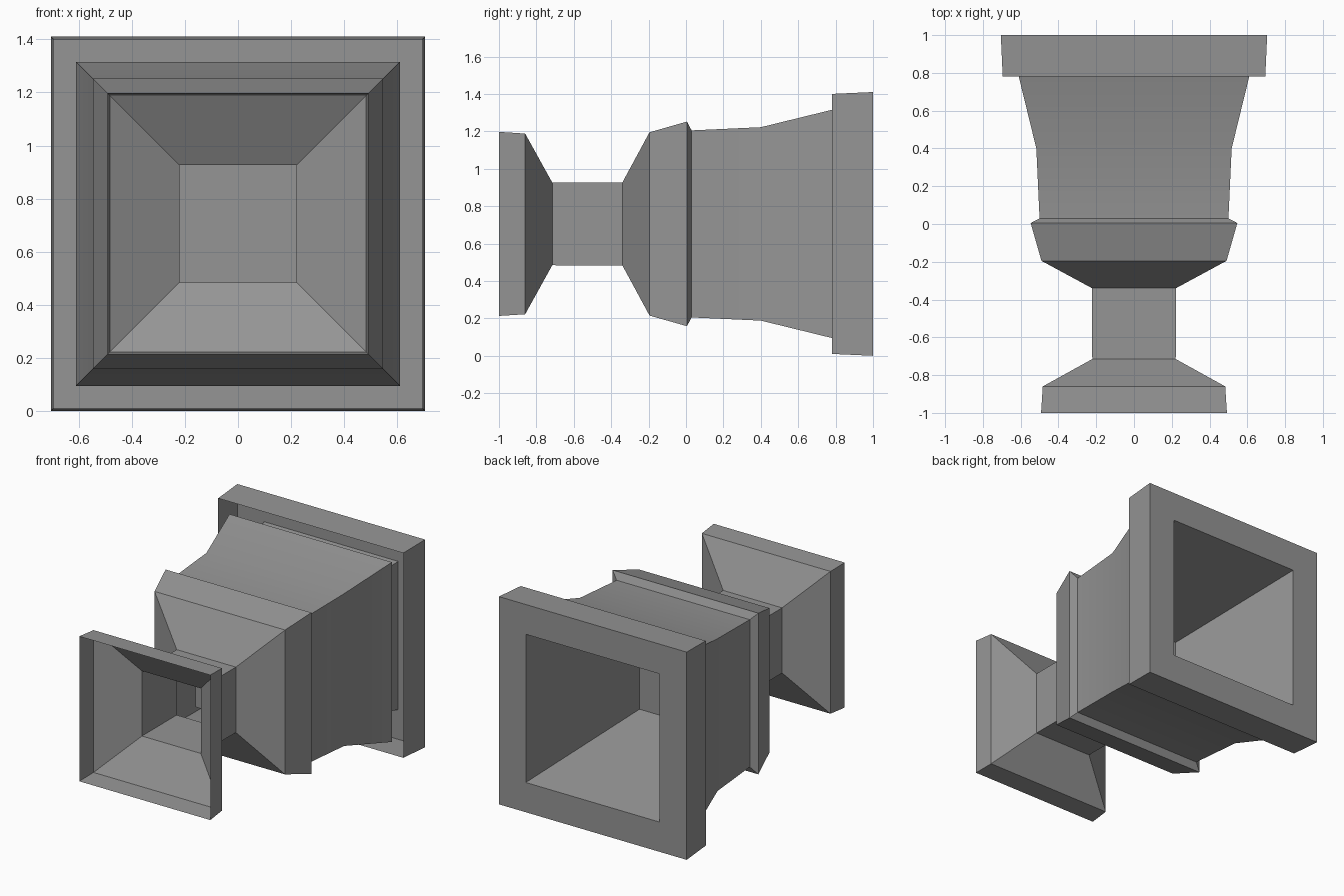
import bpy, bmesh, math

cube = bpy.data.objects.get("Cube")
if cube:
    bpy.data.objects.remove(cube, do_unlink=True)

# Single stone material
stone = bpy.data.materials.new("grey_stone")
stone.use_nodes = True
colour = (0.3, 0.3, 0.3, 1)
stone.diffuse_color = colour
stone.node_tree.nodes["Principled BSDF"].inputs["Base Color"].default_value = colour

CENTRE_Z = 0.705
CORNERS = ((-1, -1), (1, -1), (1, 1), (-1, 1))


def square_loft(name, profile, cap_start=False):
    """Loft square rings along y; profile holds (y, half width) pairs."""
    bm = bmesh.new()
    rings = [[bm.verts.new((cx * h, y, CENTRE_Z + cz * h)) for cx, cz in CORNERS]
             for y, h in profile]
    for a, b in zip(rings, rings[1:]):
        for i in range(4):
            j = (i + 1) % 4
            bm.faces.new((a[i], a[j], b[j], b[i]))
    if cap_start:
        bm.faces.new(rings[0][::-1])
    mesh = bpy.data.meshes.new(name)
    bm.to_mesh(mesh)
    bm.free()
    mesh.materials.append(stone)
    obj = bpy.data.objects.new(name, mesh)
    bpy.context.collection.objects.link(obj)
    bpy.ops.object.select_all(action='DESELECT')
    obj.select_set(True)
    bpy.context.view_layer.objects.active = obj
    bpy.ops.object.shade_smooth_by_angle(angle=math.radians(20))
    return obj


# Thin outer walls, listed from the mouth towards the foot
square_loft("bowl_wall", [(0.78, 0.61), (0.4, 0.517), (0.03, 0.5)])
square_loft("bowl_collar", [(0.03, 0.5), (0.005, 0.547), (-0.195, 0.49), (-0.34, 0.222)])
square_loft("stem", [(-0.34, 0.222), (-0.715, 0.221)])
square_loft("foot", [(-0.715, 0.221), (-0.86, 0.483), (-1, 0.492)])

# Hollow basin, and the flat lip with its open-bottomed skirt
square_loft("basin", [(0.02, 0.335), (1, 0.503)], cap_start=True)
square_loft("rim", [(1, 0.503), (1, 0.705), (0.78, 0.695)])
